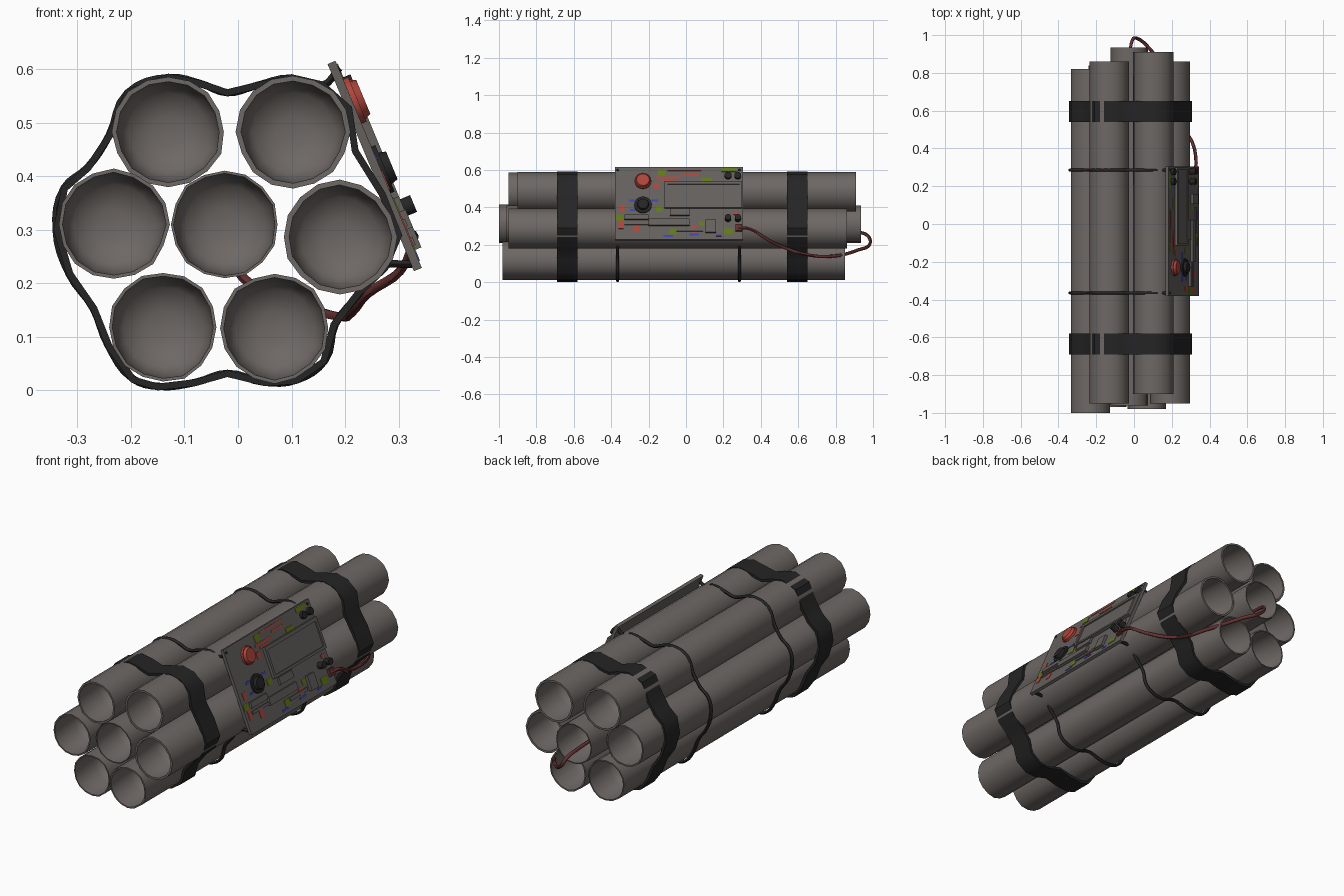
import bpy, bmesh, math, random
from mathutils import Vector, Matrix

if "Cube" in bpy.data.objects:
    bpy.data.objects.remove(bpy.data.objects["Cube"])

random.seed(4)

def material(name, rgb):
    m = bpy.data.materials.new(name)
    m.diffuse_color = (*rgb, 1)
    m.use_nodes = True
    m.node_tree.nodes["Principled BSDF"].inputs["Base Color"].default_value = m.diffuse_color
    return m

TUBE = material("warm grey", (0.155, 0.138, 0.128))
PANEL = material("panel grey", (0.125, 0.115, 0.108))
BLACK = material("strap black", (0.018, 0.018, 0.018))
RED = material("button red", (0.42, 0.06, 0.045))
WIRE = material("wire dark red", (0.13, 0.03, 0.03))
GREEN = material("solder green", (0.12, 0.19, 0.01))
BLUE = material("lead blue", (0.04, 0.06, 0.42))

def finish(name, bm, mat, angle=40):
    bmesh.ops.recalc_face_normals(bm, faces=bm.faces)
    me = bpy.data.meshes.new(name)
    bm.to_mesh(me)
    bm.free()
    me.materials.append(mat)
    me.shade_smooth()
    me.set_sharp_from_angle(angle=math.radians(angle))
    ob = bpy.data.objects.new(name, me)
    bpy.context.collection.objects.link(ob)
    return ob

# Hollow tubes: slightly uneven round section, rounded bore at each end
def tube(name, cx, cz, r, y0, y1, sides=16):
    bm = bmesh.new()
    wob = [random.uniform(0.975, 1.02) for _ in range(sides)]
    prof = [(0.03, 0.20), (0.075, 0.185), (0.092, 0.15), (0.096, 0.0), (r, 0.0)]
    prof = [(a, y0 + d) for a, d in prof] + [(a, y1 - d) for a, d in reversed(prof)]
    rings = []
    for a, y in prof:
        rings.append([bm.verts.new((cx + a * w * math.cos(2 * math.pi * i / sides), y,
                                    cz + a * w * math.sin(2 * math.pi * i / sides)))
                      for i, w in enumerate(wob)])
    for p, q in zip(rings, rings[1:]):
        for i in range(sides):
            j = (i + 1) % sides
            bm.faces.new((p[i], p[j], q[j], q[i]))
    bm.faces.new(rings[0])
    bm.faces.new(rings[-1])
    finish(name, bm, TUBE, 60)

for name, *a in [("tube_top_left", -0.13, 0.483, 0.105, -0.95, 0.86),
                 ("tube_top_right", 0.103, 0.483, 0.106, -0.90, 0.91),
                 ("tube_mid_left", -0.232, 0.31, 0.103, -1.0, 0.82),
                 ("tube_centre", -0.025, 0.31, 0.101, -0.96, 0.935),
                 ("tube_mid_right", 0.19, 0.287, 0.106, -0.95, 0.86),
                 ("tube_bottom_left", -0.14, 0.118, 0.102, -0.97, 0.84),
                 ("tube_bottom_right", 0.068, 0.116, 0.103, -0.98, 0.85)]:
    tube(name, *a)

# Outline around the bundle (x, z), starting at the upper right, anticlockwise
LOOP = [(0.16, .577), (0.10, .591), (0.03, .575), (-.02, .563), (-.07, .58), (-.13, .592),
        (-.21, .562), (-.245, .48), (-.285, .42), (-.33, .38), (-.345, .30), (-.32, .215),
        (-.275, .15), (-.247, .08), (-.20, .015), (-.15, .0), (-.08, .008), (-.02, .025),
        (0.05, .008), (0.11, .012), (0.165, .05), (0.185, .12), (0.23, .178), (0.28, .225),
        (0.307, .29), (0.275, .37), (0.225, .45), (0.213, .53)]

# Wide straps
def strap(name, y0, y1, t=0.013):
    bm = bmesh.new()
    n = len(LOOP)
    rows = []
    for i, (x, z) in enumerate(LOOP):
        a, b = Vector(LOOP[i - 1]), Vector(LOOP[(i + 1) % n])
        d = (b - a).normalized()
        ix, iz = x - d.y * t, z + d.x * t
        if (ix ** 2 + (iz - 0.3) ** 2) > (x ** 2 + (z - 0.3) ** 2):
            ix, iz = x + d.y * t, z - d.x * t
        rows.append([bm.verts.new(p) for p in
                     ((x, y0, z), (x, y1, z), (ix, y1, iz), (ix, y0, iz))])
    for i in range(n):
        p, q = rows[i], rows[(i + 1) % n]
        for k in range(4):
            bm.faces.new((p[k], p[(k + 1) % 4], q[(k + 1) % 4], q[k]))
    finish(name, bm, BLACK)

strap("front_strap", -0.69, -0.58)
strap("back_strap", 0.54, 0.65)

# Round cords and wires swept along a smooth path, converted to mesh
def cord(name, pts, r, mat):
    cu = bpy.data.curves.new(name, 'CURVE')
    cu.dimensions = '3D'
    cu.bevel_depth = r
    cu.bevel_resolution = 1
    cu.resolution_u = 4
    cu.use_fill_caps = True
    sp = cu.splines.new('BEZIER')
    sp.bezier_points.add(len(pts) - 1)
    for bp, p in zip(sp.bezier_points, pts):
        bp.co = p
        bp.handle_left_type = bp.handle_right_type = 'AUTO'
    ob = bpy.data.objects.new(name + "_path", cu)
    bpy.context.collection.objects.link(ob)
    bpy.context.view_layer.update()
    me = bpy.data.meshes.new_from_object(ob.evaluated_get(bpy.context.evaluated_depsgraph_get()))
    bpy.data.objects.remove(ob)
    bm = bmesh.new()
    bm.from_mesh(me)
    finish(name, bm, mat, 60)

for name, y in (("front_cord", -0.365), ("back_cord", 0.285)):
    mid = [(x * 0.985, y, 0.3 + (z - 0.3) * 0.975) for x, z in LOOP[:23]]
    cord(name, [(0.19, y, 0.603)] + mid + [(0.262, y, 0.23), (0.325, y, 0.236)], 0.008, BLACK)

cord("trigger_wire", [(0.325, .27, .29), (0.328, .34, .285), (0.305, .44, .225), (0.245, .53, .183),
                      (0.215, .64, .148), (0.188, .77, .138), (0.09, .92, .172), (0.01, .985, .21),
                      (-.01, .97, .25), (-.02, .90, .268), (-.02, .74, .275)], 0.009, WIRE)

# Tilted circuit board: positions are given by y and z, height h along its normal
N = Vector((0.923, 0, 0.385))
UP = Vector((-0.385, 0, 0.923))

def frame(y, z, h):
    o = Vector((0.341 - (z - 0.235) * 0.417, y, z)) + N * h
    return Matrix.Translation(o) @ Matrix((Vector((0, 1, 0)), UP, N)).transposed().to_4x4()

def plate(name, y0, y1, z0, z1, h0, h1, mat):
    bm = bmesh.new()
    m = frame((y0 + y1) / 2, (z0 + z1) / 2, (h0 + h1) / 2)
    bmesh.ops.create_cube(bm, size=1, matrix=m @ Matrix.Diagonal(
        (y1 - y0, (z1 - z0) / 0.923, h1 - h0, 1)))
    finish(name, bm, mat)

def knob(name, y, z, r, h, mat, r2=None, h0=0, sides=16):
    bm = bmesh.new()
    bmesh.ops.create_cone(bm, cap_ends=True, segments=sides, radius1=r, radius2=r2 or r,
                          depth=h, matrix=frame(y, z, h0 + h / 2))
    finish(name, bm, mat)

plate("board", -0.38, 0.305, 0.229, 0.616, -0.016, 0, PANEL)

# Display with raised frame
plate("display", -0.11, 0.295, 0.395, 0.53, 0, 0.008, PANEL)
for i, (a, b, c, d) in enumerate([(-.115, .3, .518, .535), (-.115, .3, .393, .405),
                                  (-.115, -.1, .405, .518), (.285, .3, .405, .518)]):
    plate(f"display_frame_{i}", a, b, c, d, 0, 0.015, PANEL)

# Chips and boxes
for i, (a, b, c, d, h) in enumerate([(-.085, .02, .355, .388, .012), (-.33, -.2, .332, .358, .012),
                                     (-.2, .02, .30, .334, .014), (-.33, -.14, .305, .318, .006),
                                     (.105, .16, .262, .33, .014), (-.05, .09, .27, .285, .006)]):
    plate(f"chip_{i}", a, b, c, d, 0, h, PANEL)

# Red button, dial and small knobs
knob("button_base", -0.23, 0.54, 0.045, 0.01, RED)
knob("button_cap", -0.23, 0.54, 0.04, 0.012, RED, 0.034, 0.01)
knob("dial_base", -0.23, 0.412, 0.047, 0.008, BLACK)
knob("dial_cap", -0.23, 0.412, 0.032, 0.014, BLACK, 0.028, 0.008)
for y in (0.225, 0.277):
    knob("upper_knob", y, 0.567, 0.019, 0.016, BLACK, sides=10)
    knob("lower_knob", y, 0.337, 0.017, 0.032, BLACK, sides=10)
plate("wire_socket", 0.265, 0.30, 0.272, 0.305, 0, 0.014, WIRE)

# Painted solder patches and traces
PATCHES = {GREEN: [(-.16, -.125, .375, .405), (-.375, -.335, .33, .36), (-.09, -.05, .255, .285),
                   (.08, .14, .53, .555), (.20, .25, .255, .285), (-.15, -.11, .57, .60),
                   (.07, .10, .30, .325), (.19, .27, .59, .61)],
           RED: [(-.36, -.335, .285, .33), (-.355, -.33, .375, .41), (-.17, -.14, .50, .53),
                 (-.1, .08, .595, .603), (-.16, -.03, .553, .563), (-.02, .07, .57, .58),
                 (-.28, -.25, .27, .31), (.255, .28, .36, .375), (-.13, -.06, .535, .545),
                 (.03, .06, .265, .30)],
           BLUE: [(-.305, -.26, .43, .442), (-.19, -.15, .43, .442), (-.3, -.27, .38, .39),
                  (-.12, -.07, .242, .252), (.16, .19, .245, .255), (.02, .07, .25, .26)]}
for mat, spots in PATCHES.items():
    for i, s in enumerate(spots):
        plate(f"{mat.name.replace(' ', '_')}_patch_{i}", *s, 0, 0.002, mat)
